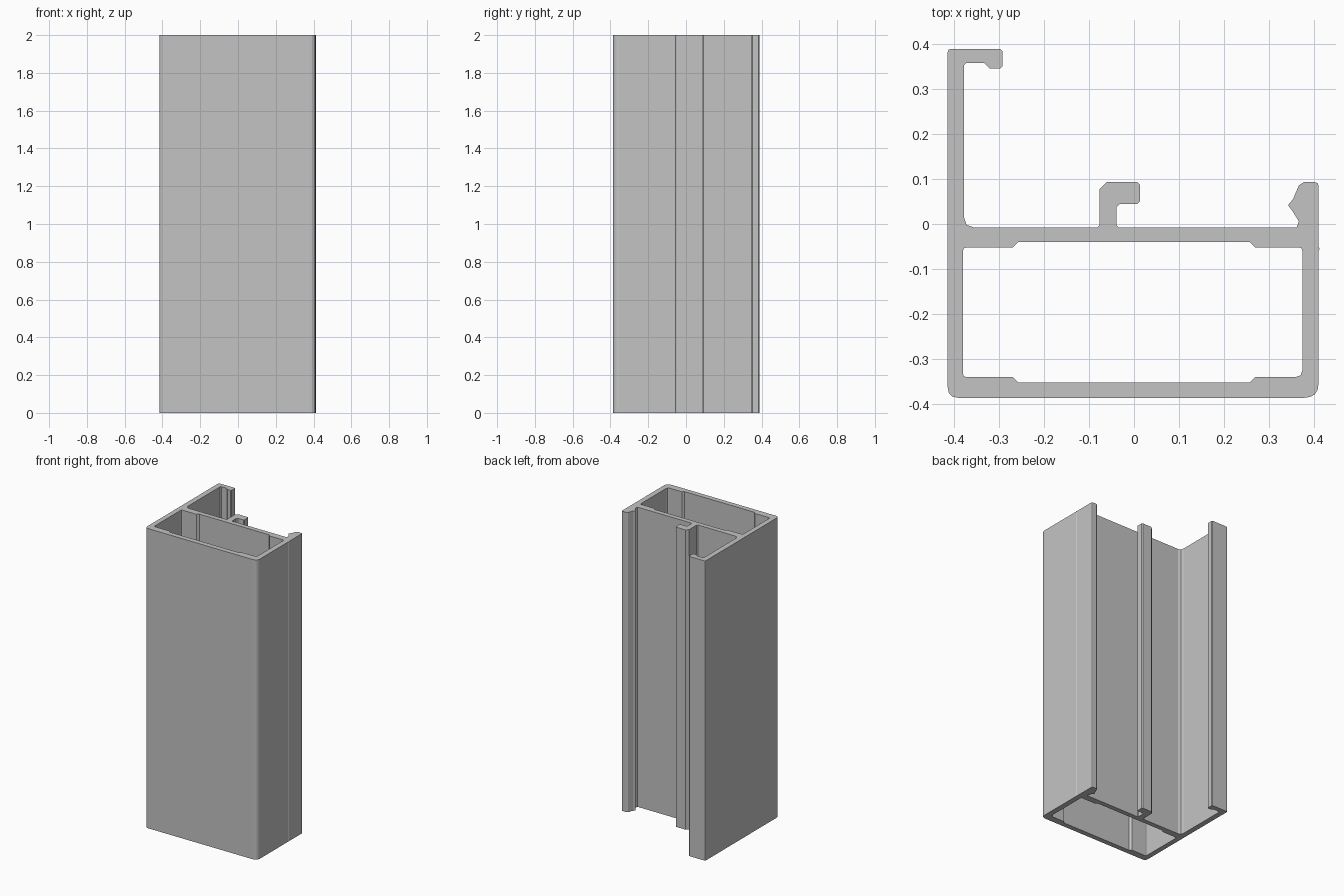
import bpy
import bmesh
from mathutils import Vector

cube = bpy.data.objects.get("Cube")
if cube:
    bpy.data.objects.remove(cube, do_unlink=True)

# Main dimensions of the extruded section
height = 2
left, right = -0.415, 0.411
front, back = -0.387, 0.39
inner_left, inner_right = -0.381, 0.375
inner_front, inner_back = -0.353, -0.04
web_back = -0.008
lip_top = 0.093
pad = 0.012          # thickness of the raised pads inside the chamber
pad_end = 0.27       # where the pads stop, measured from the centre
fine, small, medium, large = 0.005, 0.008, 0.016, 0.024


def soften(corners):
    """Turn (x, y, radius, steps) corners into points with rounded or cut corners."""
    points = []
    for i, corner in enumerate(corners):
        here = Vector(corner[:2])
        if len(corner) == 2:
            points.append(here)
            continue
        radius = corner[2]
        steps = corner[3] if len(corner) > 3 else 1
        before = Vector(corners[i - 1][:2])
        after = Vector(corners[(i + 1) % len(corners)][:2])
        start = here + (before - here).normalized() * radius
        end = here + (after - here).normalized() * radius
        for s in range(steps + 1):
            t = s / steps
            points.append(start * (1 - t) ** 2 + here * (2 * t * (1 - t)) + end * t ** 2)
    return points


def extrude_section(name, loops, material):
    """Fill the loops, leaving inner loops as holes, and extrude upward."""
    bm = bmesh.new()
    edges = []
    for loop in loops:
        verts = [bm.verts.new((p.x, p.y, 0)) for p in loop]
        edges += [bm.edges.new((verts[i - 1], verts[i])) for i in range(len(verts))]
    bmesh.ops.triangle_fill(bm, edges=edges, use_beauty=True, normal=(0, 0, 1))
    result = bmesh.ops.extrude_face_region(bm, geom=bm.faces[:], use_keep_orig=True)
    top = [g for g in result["geom"] if isinstance(g, bmesh.types.BMVert)]
    bmesh.ops.translate(bm, verts=top, vec=(0, 0, height))
    bmesh.ops.recalc_face_normals(bm, faces=bm.faces[:])
    mesh = bpy.data.meshes.new(name)
    bm.to_mesh(mesh)
    bm.free()
    mesh.materials.append(material)
    obj = bpy.data.objects.new(name, mesh)
    bpy.context.collection.objects.link(obj)
    return obj


# Plain aluminium grey
grey = bpy.data.materials.new("aluminium_grey")
grey.use_nodes = True
colour = (0.55, 0.55, 0.55, 1)
grey.diffuse_color = colour
grey.node_tree.nodes["Principled BSDF"].inputs["Base Color"].default_value = colour

# Outer face of the box, with a fine raised seam on the right wall
seam = -0.055
box_outside = [
    (left, front, large, 3),
    (right, front, large + small, 4),
    (right, seam - fine),
    (right + fine / 2, seam),
    (right, seam + fine),
]

# Toothed lip that rises from the right wall
right_lip = [
    (right, lip_top, small, 2),
    (0.37, lip_top, small),
    (0.354, 0.055),
    (0.343, 0.042),
    (0.352, 0.03),
    (0.367, 0.006),
    (0.362, web_back),
]

# Hook standing on the middle of the web
stem_left, stem_right, hook_tip, hook_under = -0.077, -0.039, 0.013, 0.045
centre_hook = [
    (stem_right, web_back, fine),
    (stem_right, hook_under, small),
    (hook_tip, hook_under, fine),
    (hook_tip, lip_top, fine),
    (stem_left, lip_top, medium),
    (stem_left, web_back, fine),
]

# Tall left wall ending in an inward hook
wall_face, lip_under, lip_tip = -0.379, 0.358, -0.293
left_hook = [
    (wall_face, web_back, large, 2),
    (wall_face, lip_under, fine),
    (-0.333, lip_under),
    (-0.321, lip_under - pad),
    (lip_tip, lip_under - pad, fine),
    (lip_tip, back, fine),
    (left, back, small, 2),
]

# Closed chamber with raised pads along its four corners
pad_front, pad_back = inner_front + pad, inner_back - pad
chamber = [
    (inner_left, pad_front, small, 2),
    (-pad_end, pad_front),
    (-pad_end + pad, inner_front),
    (pad_end - pad, inner_front),
    (pad_end, pad_front),
    (inner_right, pad_front, medium, 2),
    (inner_right, pad_back, small, 2),
    (pad_end, pad_back),
    (pad_end - pad, inner_back),
    (-pad_end + pad, inner_back),
    (-pad_end, pad_back),
    (inner_left, pad_back, small, 2),
]

outline = box_outside + right_lip + centre_hook + left_hook
extrude_section("extruded_frame_profile", [soften(outline), soften(chamber)], grey)
